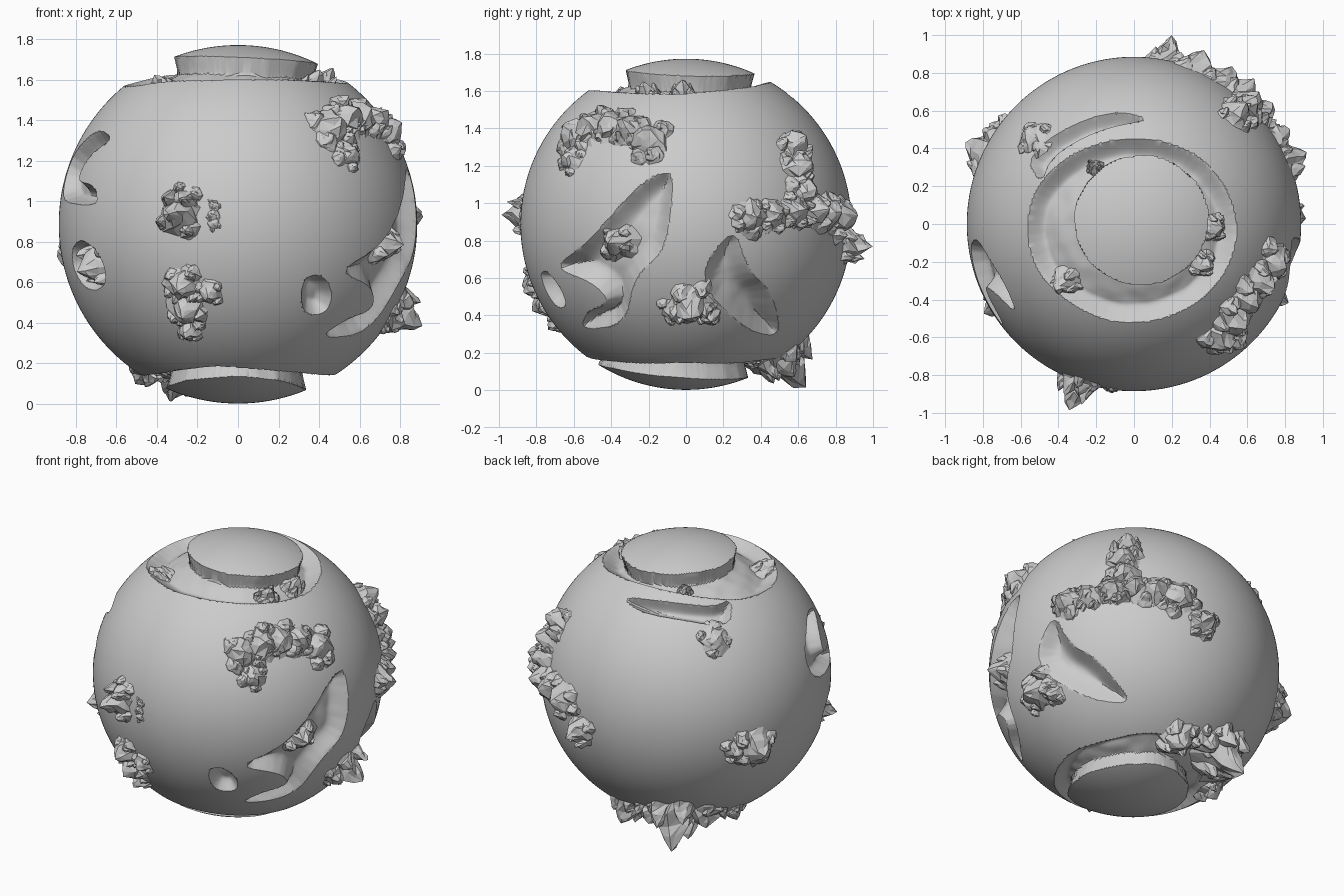
import bpy, bmesh, math, random
from mathutils import Vector, noise

if "Cube" in bpy.data.objects:
    bpy.data.objects.remove(bpy.data.objects["Cube"])

random.seed(4)
R, CZ = 0.885, 0.887
CELLS = 130


def on_sphere(view, a, b):
    """Lift a point of one flat view on to the unit sphere."""
    if view not in ("top", "bottom"):
        b -= CZ
    k = math.sqrt(max(R * R - a * a - b * b, 0.0))
    return Vector({"right": (k, a, b), "left": (-k, a, b), "front": (a, -k, b),
                   "top": (a, b, k), "bottom": (a, b, -k)}[view]).normalized()


def nearest(poly, p):
    """Signed distance to an outline (positive inside) and the nearest rim point."""
    best, hit, inside = 9.0, p, False
    px, py = p
    ax, ay = poly[-1]
    for bx, by in poly:
        dx, dy = bx - ax, by - ay
        t = ((px - ax) * dx + (py - ay) * dy) / (dx * dx + dy * dy + 1e-12)
        t = 0 if t < 0 else 1 if t > 1 else t
        qx, qy = ax + t * dx, ay + t * dy
        d = (px - qx) ** 2 + (py - qy) ** 2
        if d < best:
            best, hit = d, (qx, qy)
        if (ay > py) != (by > py) and px < ax + (py - ay) * dx / dy:
            inside = not inside
        ax, ay = bx, by
    d = math.sqrt(best)
    return (d if inside else -d), hit


class Trench:
    """A recess bounded by an outline, with an optional raised island."""
    def __init__(self, view, pts, depth, slope, island=None):
        dirs = [on_sphere(view, a, b) for a, b in pts]
        self.c = c = sum(dirs, Vector()).normalized()
        self.depth, self.slope = depth, slope
        self.u = c.orthogonal().normalized()
        self.v = c.cross(self.u)
        self.outer = self.smooth(self.smooth([self.flat(d) for d in dirs]))
        self.inner = [self.flat(on_sphere(view, a, b)) for a, b in island or []]
        self.limit = min(c.dot(d) for d in dirs) - 0.03

    def flat(self, d):
        k = R / d.dot(self.c)
        return d.dot(self.u) * k, d.dot(self.v) * k

    @staticmethod
    def smooth(p):
        out = []
        for a, b in zip(p, p[1:] + p[:1]):
            out += [(a[0] * s + b[0] * (1 - s), a[1] * s + b[1] * (1 - s)) for s in (.78, .22)]
        return out

    def carve(self, d):
        """Return the direction (snapped to a rim when close) and its depth."""
        if d.dot(self.c) < self.limit:
            return d, 0.0
        p = self.flat(d)
        s, hit = nearest(self.outer, p)
        f = s / self.slope
        if self.inner:
            s2, hit2 = nearest(self.inner, p)
            if -s2 < s:
                s, hit = -s2, hit2
            f = min(f, -s2 / 0.022)
        if abs(s) < 0.0055:
            return (self.c * R + self.u * hit[0] + self.v * hit[1]).normalized(), 0.0
        return d, (self.depth * math.sin(min(f, 1) * math.pi / 2) if s > 0 else 0.0)


def ring(cx, cy, rx, ry, n=40, rough=0.012):
    out = []
    for i in range(n):
        a, k = i * math.tau / n, 1 + random.uniform(-rough, rough)
        out.append((cx + rx * k * math.cos(a), cy + ry * k * math.sin(a)))
    return out


# Trench outlines: polar rings, side valleys, small hollows
polar = [Trench("top", ring(0, -.03, .56, .5, 14, .03), .09, .09, ring(.04, .02, .355, .345)),
         Trench("bottom", ring(0, 0, .48, .54, 14, .03), .09, .08, ring(-.01, -.07, .345, .4))]
big_valley = Trench("right", [(-.06, 1.17), (-.1, .76), (-.27, .62), (-.32, .36), (-.56, .33),
                              (-.53, .42), (-.4, .47), (-.5, .58), (-.7, .66), (-.5, .8),
                              (-.2, 1.14)], .09, .11)
back_valley = Trench("right", [(.25, .88), (.33, .64), (.45, .54), (.5, .29), (.33, .32),
                               (.05, .6)], .09, .12)
hook_valley = Trench("left", [(-.48, 1.31), (-.3, 1.36), (-.06, 1.2), (-.13, 1.0), (-.55, .97),
                              (-.5, 1.08), (-.32, 1.1), (-.36, 1.23)], .08, .06)
arc_valley = Trench("top", [(-.49, .21), (-.57, .36), (-.12, .6), (.1, .55), (-.2, .49),
                            (-.44, .35)], .07, .05)
hollows = [Trench("front", ring(.385, .54, .08, .11, 8, .08), .07, .06),
           Trench("left", ring(-.42, .68, .14, .13, 8, .05), .08, .06)]
trenches = polar + hollows + [big_valley, back_valley, hook_valley, arc_valley]


def finish(bm, name):
    me = bpy.data.meshes.new(name)
    bm.to_mesh(me)
    bm.free()
    ob = bpy.data.objects.new(name, me)
    bpy.context.collection.objects.link(ob)
    ob.location.z = CZ
    return ob


# Globe: cube sphere with recessed trenches
bm = bmesh.new()
bmesh.ops.create_cube(bm, size=2)
bmesh.ops.subdivide_edges(bm, edges=bm.edges[:], cuts=CELLS - 1, use_grid_fill=True)
for v in bm.verts:
    d = Vector([math.tan(x * math.pi / 4) for x in v.co]).normalized()
    depth = 0.0
    for t in trenches:
        d, k = t.carve(d)
        depth = max(depth, k)
    v.co = d * (R - depth * (1 + 0.08 * noise.noise(d * 9)))
globe = finish(bm, "globe")
bpy.context.view_layer.objects.active = globe
globe.select_set(True)
bpy.ops.object.shade_smooth_by_angle(angle=math.radians(28))


def peak(bm, d, r, h, base):
    """One jagged faceted peak pointing along d."""
    d = d.normalized()
    u = d.orthogonal().normalized()
    w = d.cross(u)
    n, rows = 9, []
    for rad, ht in ((1.25, -.02 / h), (.85, .15), (.62, .45), (.34, .75)):
        row = []
        for i in range(n):
            a = (i + random.uniform(-.3, .3)) * math.tau / n
            k = r * rad * random.uniform(.75, 1.2)
            z = base + h * (ht + (random.uniform(-.1, .1) if ht > 0 else 0))
            p = d * z + (u * math.cos(a) + w * math.sin(a)) * k
            row.append(bm.verts.new(p.normalized() * z))
        rows.append(row)
    tip = bm.verts.new(d * (base + h))
    for i in range(n):
        j = (i + 1) % n
        for lo, hi in zip(rows, rows[1:]):
            bm.faces.new((lo[i], lo[j], hi[j]))
            bm.faces.new((lo[i], hi[j], hi[i]))
        bm.faces.new((rows[-1][i], rows[-1][j], tip))


def ridge(a0, b0, a1, b1, n, r, h):
    """A row of n spots between two points."""
    return [(a0 + (a1 - a0) * i / (n - 1), b0 + (b1 - b0) * i / (n - 1),
             r * random.uniform(.85, 1.1), h * random.uniform(.8, 1.1)) for i in range(n)]


def mountains(name, view, spots, sink=0.0, minor=4):
    """Each spot (two view coordinates, radius, height) is a peak ringed by lesser ones."""
    bm = bmesh.new()
    for pa, pb, r, h in spots:
        d = on_sphere(view, pa, pb)
        peak(bm, d, r, h, R - sink)
        u = d.orthogonal().normalized()
        w = d.cross(u)
        for i in range(minor):
            a = (i + random.uniform(-.3, .3)) * math.tau / minor
            k = r * random.uniform(.6, .9)
            peak(bm, d * R + (u * math.cos(a) + w * math.sin(a)) * k,
                 r * random.uniform(.4, .6), h * random.uniform(.45, .75), R - sink)
    finish(bm, name)


# Mountain ranges
mountains("front_upper_mountains", "front", [(-.29, .93, .1, .16), (-.27, 1.0, .08, .08)])
mountains("front_small_rocks", "front", ridge(-.12, .98, -.12, .89, 3, .035, .02), minor=3)
mountains("front_lower_mountains", "front", [(-.27, .59, .1, .1), (-.25, .47, .1, .1),
                                             (-.14, .55, .07, .07), (-.24, .37, .07, .08)])
mountains("right_upper_ridge", "top", ridge(.46, -.59, .73, -.21, 5, .11, .11))
mountains("right_upper_foothill", "front", [(.54, 1.23, .08, .07)])
mountains("right_lower_mountain", "right", [(.025, .46, .12, .155), (-.06, .43, .08, .08),
                                            (.12, .41, .07, .08)])
mountains("back_right_range", "right", ridge(.34, .92, .58, .96, 3, .1, .1)
          + ridge(.68, .96, .82, .93, 3, .11, .12))
mountains("back_right_summit", "right", ridge(.63, 1.06, .57, 1.31, 3, .11, .11))
mountains("back_right_spur", "right", [(.862, .784, .09, .14)])
mountains("back_left_mountain", "left", [(.38, .745, .14, .12), (.5, .74, .08, .06)])
mountains("upper_left_mountain", "top", [(-.54, .46, .1, .06)])
mountains("bottom_mountains", "bottom", [(-.265, .5, .15, .25), (-.13, .55, .1, .09),
                                         (.07, .51, .11, .12), (-.47, .17, .08, .07),
                                         (-.4, .38, .12, .1)])
# Rocks standing inside the trenches
mountains("valley_rock", "right", [(-.4, .79, .1, .12)], sink=.08)
mountains("hollow_rock", "left", [(-.44, .67, .11, .15)], sink=.08)
mountains("polar_rocks", "top", [(.46, -.02, .07, .1), (.4, -.23, .07, .09),
                                 (-.4, -.34, .08, .11), (-.23, .33, .04, .06)], sink=.08)
